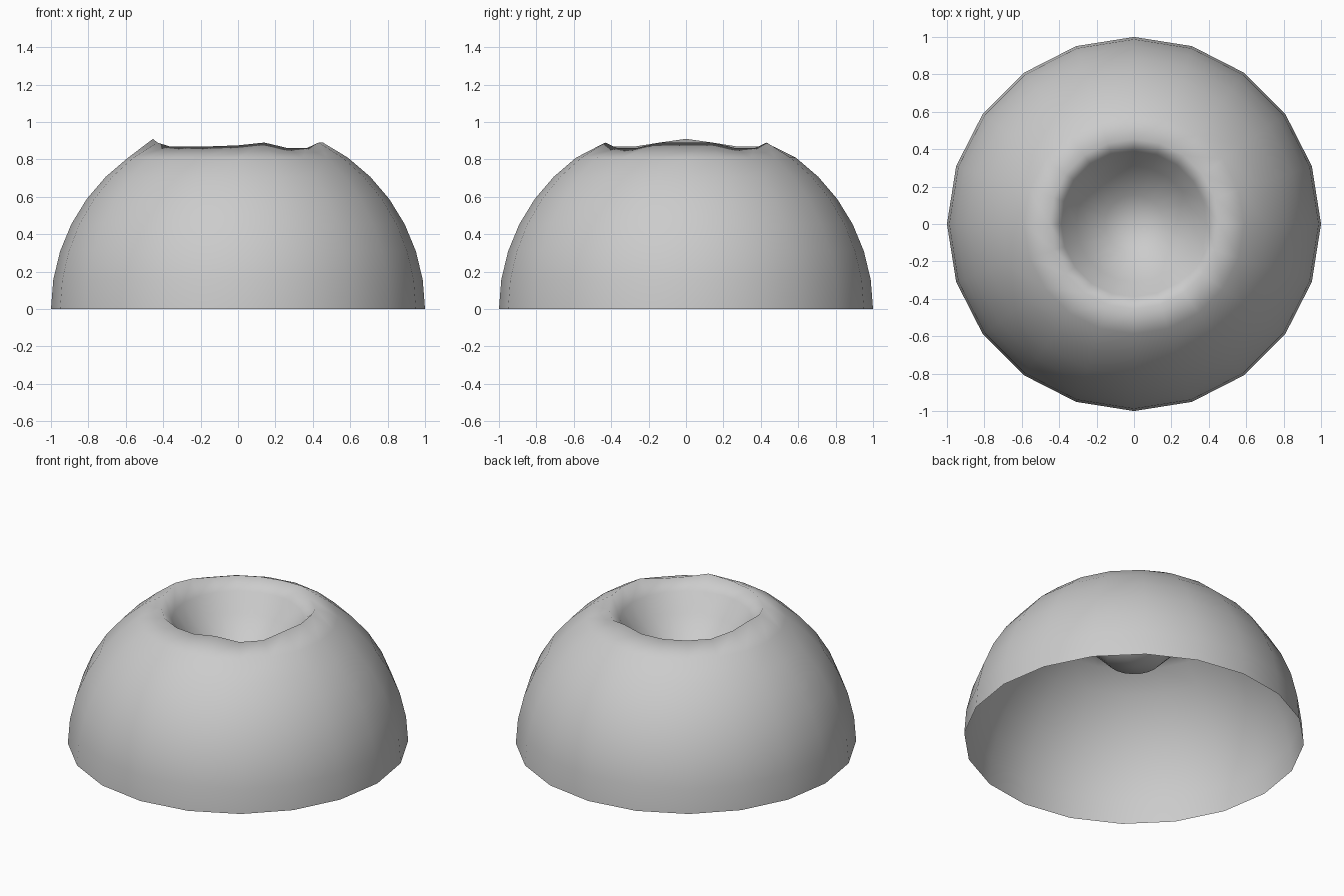
import bpy, bmesh
from math import sin, cos, pi, radians

if "Cube" in bpy.data.objects:
    bpy.data.objects.remove(bpy.data.objects["Cube"])

SEGMENTS = 20
# uneven crater rim heights, from +x counter-clockwise to -x (mirrored in y)
RIM = [0.89, 0.89, 0.86, 0.86, 0.89, 0.875, 0.87, 0.87, 0.87, 0.89, 0.91]

bm = bmesh.new()


def ring(r, heights):
    return [bm.verts.new((r * cos(2 * pi * i / SEGMENTS),
                          r * sin(2 * pi * i / SEGMENTS), heights[i]))
            for i in range(SEGMENTS)]


def level(r, z):
    return ring(r, [z] * SEGMENTS)


# outer dome, open at the bottom
rings = [level(cos(radians(9 * k)), sin(radians(9 * k))) for k in range(7)]
# crater rim, then the funnel wall
rings.append(ring(0.454, [RIM[min(i, SEGMENTS - i)] for i in range(SEGMENTS)]))
for r, z in [(0.39, 0.80), (0.31, 0.69), (0.156, 0.53)]:
    rings.append(level(r, z))
for a, b in zip(rings, rings[1:]):
    for i in range(SEGMENTS):
        j = (i + 1) % SEGMENTS
        bm.faces.new((a[i], a[j], b[j], b[i]))

# crater bottom
pole = bm.verts.new((0, 0, 0.49))
last = rings[-1]
for i in range(SEGMENTS):
    bm.faces.new((last[i], last[(i + 1) % SEGMENTS], pole))

mesh = bpy.data.meshes.new("cratered_dome")
bm.to_mesh(mesh)
bm.free()
mesh.shade_smooth()
dome = bpy.data.objects.new("cratered_dome", mesh)
bpy.context.collection.objects.link(dome)
